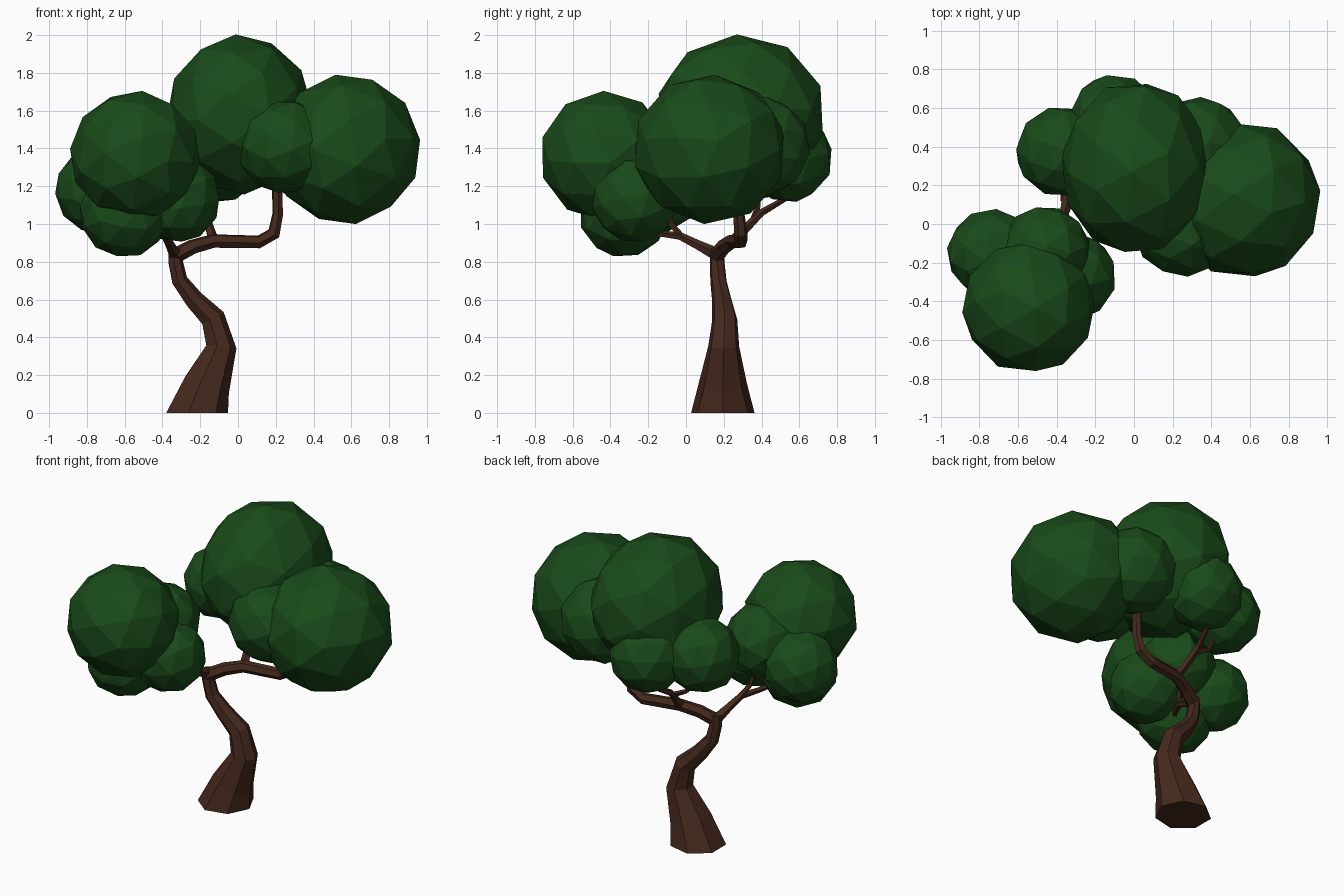
import bpy, bmesh, math, random
from mathutils import Vector, Matrix, Euler

if "Cube" in bpy.data.objects:
    bpy.data.objects.remove(bpy.data.objects["Cube"])

random.seed(4)


def material(name, rgb):
    m = bpy.data.materials.new(name)
    m.diffuse_color = (*rgb, 1)
    m.use_nodes = True
    m.node_tree.nodes["Principled BSDF"].inputs["Base Color"].default_value = m.diffuse_color
    return m


BARK = material("bark", (0.06, 0.022, 0.012))
LEAF = material("leaf", (0.010, 0.07, 0.010))


def add_object(name, bm, mat):
    bmesh.ops.recalc_face_normals(bm, faces=bm.faces[:])
    me = bpy.data.meshes.new(name)
    bm.to_mesh(me)
    bm.free()
    me.materials.append(mat)
    ob = bpy.data.objects.new(name, me)
    bpy.context.collection.objects.link(ob)
    return ob


def limb(name, points, sides, first_dir=None):
    """Tapered low-poly tube through (x, y, z, radius) points."""
    pts = [Vector(p[:3]) for p in points]
    bm = bmesh.new()
    rings, frame, last = [], None, None
    for i, p in enumerate(pts):
        a, b = pts[max(i - 1, 0)], pts[min(i + 1, len(pts) - 1)]
        d = (b - a).normalized()
        if i == 0 and first_dir:
            d = Vector(first_dir)
        if frame is None:
            frame = Vector((0, 0, 1)).rotation_difference(d)
        else:
            frame = last.rotation_difference(d) @ frame
        last = d
        ring = []
        for k in range(sides):
            t = math.tau * k / sides
            ring.append(bm.verts.new(p + frame @ Vector((math.cos(t), math.sin(t), 0)) * points[i][3]))
        rings.append(ring)
    for r, s in zip(rings, rings[1:]):
        for k in range(sides):
            n = (k + 1) % sides
            bm.faces.new((r[k], r[n], s[n], s[k]))
    bm.faces.new(rings[0][::-1])
    bm.faces.new(rings[-1])
    return add_object(name, bm, BARK)


def puff(name, centre, radii):
    """Faceted leaf ball."""
    bm = bmesh.new()
    bmesh.ops.create_icosphere(bm, subdivisions=2, radius=1)
    turn = Euler([random.uniform(0, math.tau) for _ in range(3)]).to_matrix()
    bmesh.ops.transform(bm, matrix=turn.to_4x4(), verts=bm.verts[:])
    bmesh.ops.transform(bm, matrix=Matrix.LocRotScale(Vector(centre), None, Vector(radii)), verts=bm.verts[:])
    return add_object(name, bm, LEAF)


def clump(name, balls):
    """Several leaf balls joined into one outer skin."""
    base = puff(name, balls[0][0], balls[0][1])
    for c, r in balls[1:]:
        other = puff("leaf_ball", c, r)
        mod = base.modifiers.new("join", 'BOOLEAN')
        mod.operation, mod.solver, mod.object = 'UNION', 'EXACT', other
        bpy.context.view_layer.objects.active = base
        bpy.ops.object.modifier_apply(modifier=mod.name)
        bpy.data.objects.remove(other)


def r3(r):
    return (r, r, r)


# Curved trunk
limb("trunk", [(-.225, .195, 0, .172), (-.17, .195, .15, .13), (-.092, .2, .35, .084),
               (-.135, .205, .5, .068), (-.235, .19, .6, .053), (-.31, .172, .7, .044),
               (-.332, .165, .8, .04), (-.335, .162, .87, .036)], 7, (0, 0, 1))

# Branches
limb("right_branch", [(-.335, .16, .83, .042), (-.24, .2, .88, .04), (-.13, .245, .91, .038),
                      (.11, .29, .905, .036), (.19, .29, .95, .036), (.21, .28, 1.05, .03),
                      (.205, .27, 1.3, .026)], 6)
limb("back_branch", [(-.13, .25, .91, .03), (-.155, .33, .99, .024), (-.17, .4, 1.06, .02),
                     (-.14, .52, 1.13, .016), (-.12, .54, 1.25, .014)], 5)
limb("back_twig", [(-.16, .36, 1.03, .018), (-.27, .38, 1.09, .015), (-.36, .38, 1.25, .012)], 5)
limb("left_branch", [(-.335, .16, .84, .036), (-.36, .06, .89, .026), (-.385, -.03, .935, .022),
                     (-.45, -.15, .95, .017), (-.55, -.28, 1.0, .014)], 5)
limb("left_twig", [(-.38, -.02, .93, .018), (-.42, -.08, 1.0, .015), (-.46, -.12, 1.2, .013)], 5)

# Leaf clumps
clump("main_leaves", [
    ((0.01, .29, 1.58), (.39, .455, .425)),
    ((.57, .125, 1.395), (.40, .41, .40)),
    ((.33, .39, 1.41), r3(.27)),
    ((.25, -.02, 1.41), r3(.255)),
    ((-.10, .54, 1.35), r3(.238)),
    ((-.38, .375, 1.36), r3(.235)),
])
clump("left_leaves", [
    ((-.545, -.43, 1.36), r3(.347)),
    ((-.74, -.15, 1.18), r3(.23)),
    ((-.60, -.33, 1.06), r3(.24)),
    ((-.32, -.27, 1.13), r3(.23)),
    ((-.46, -.14, 1.28), r3(.235)),
])
